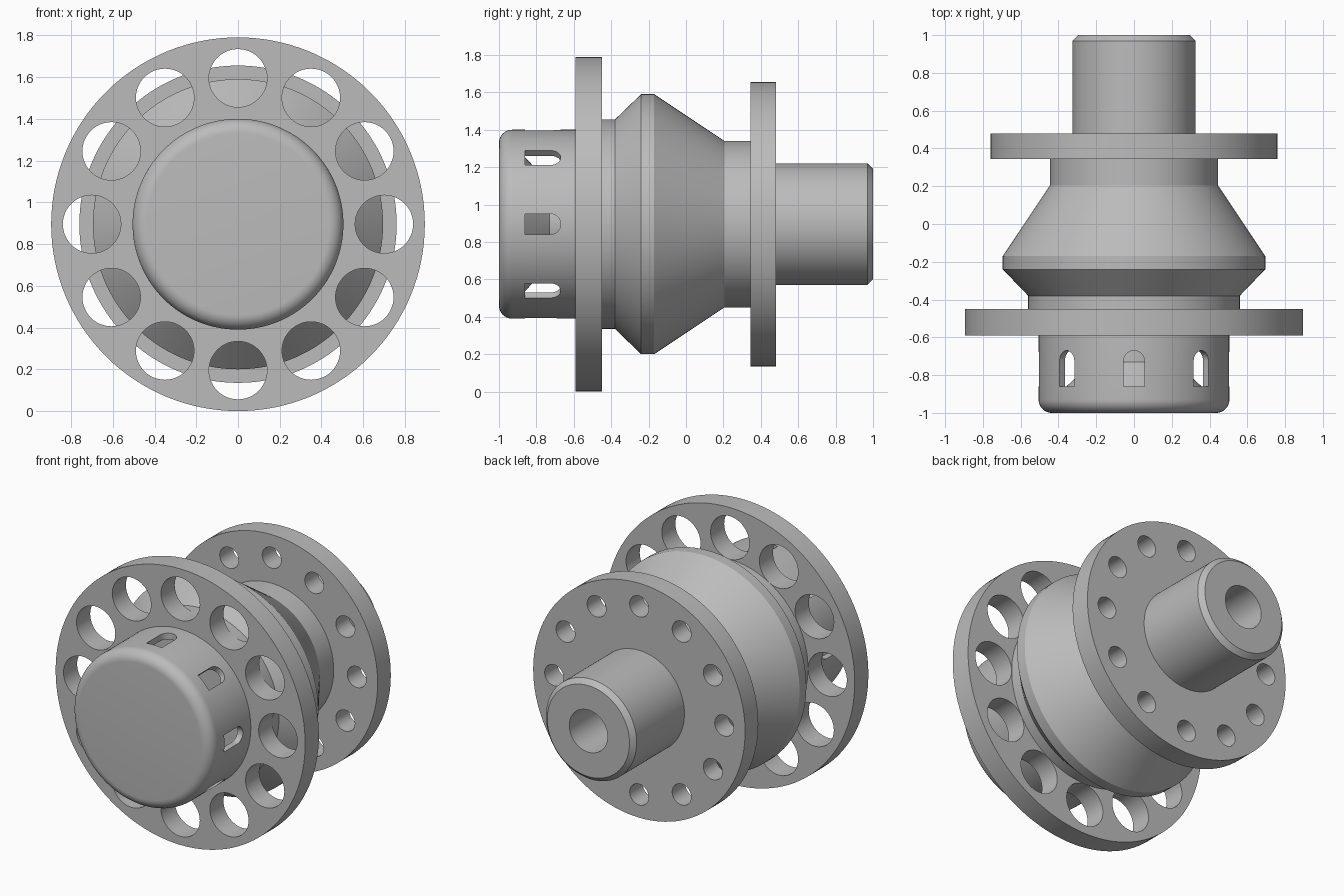
import bpy, bmesh
from math import sin, cos, pi, radians
from mathutils import Matrix

AXIS_Z = 0.895
SEGMENTS = 128

cube = bpy.data.objects.get("Cube")
if cube:
    bpy.data.objects.remove(cube, do_unlink=True)

# Single plain metal colour
metal = bpy.data.materials.new("grey metal")
metal.use_nodes = True
colour = (0.5, 0.5, 0.5, 1)
metal.diffuse_color = colour
metal.node_tree.nodes["Principled BSDF"].inputs["Base Color"].default_value = colour


def finish(name, bm):
    bmesh.ops.recalc_face_normals(bm, faces=bm.faces[:])
    mesh = bpy.data.meshes.new(name)
    bm.to_mesh(mesh)
    bm.free()
    mesh.materials.append(metal)
    obj = bpy.data.objects.new(name, mesh)
    obj.location.z = AXIS_Z
    bpy.context.collection.objects.link(obj)
    return obj


def lathe(name, profile):
    """Turn (radius, y) points about the y axis and close both ends."""
    bm = bmesh.new()
    turns = [2 * pi * i / SEGMENTS for i in range(SEGMENTS)]
    rings = [[bm.verts.new((r * cos(a), y, r * sin(a))) for a in turns]
             for r, y in profile]
    for a, b in zip(rings, rings[1:]):
        for i in range(SEGMENTS):
            j = (i + 1) % SEGMENTS
            bm.faces.new((a[i], a[j], b[j], b[i]))
    bm.faces.new(rings[0])
    bm.faces.new(rings[-1])
    return finish(name, bm)


def add_prism(bm, outline, depth, matrix):
    """Extrude an xy outline along z and place it with a matrix."""
    face = bm.faces.new([bm.verts.new((x, y, 0)) for x, y in outline])
    ext = bmesh.ops.extrude_face_region(bm, geom=[face])
    top = [v for v in ext["geom"] if isinstance(v, bmesh.types.BMVert)]
    bmesh.ops.translate(bm, verts=top, vec=(0, 0, depth))
    bm.verts.ensure_lookup_table()
    new = bm.verts[-2 * len(outline):]
    bmesh.ops.transform(bm, matrix=matrix, verts=new)


def cut(obj, bm):
    """Subtract the cutter mesh and bake the result."""
    cutter = finish("cutter", bm)
    cutter.hide_render = True
    mod = obj.modifiers.new("cut", 'BOOLEAN')
    mod.operation = 'DIFFERENCE'
    mod.solver = 'EXACT'
    mod.object = cutter
    bpy.context.view_layer.update()
    graph = bpy.context.evaluated_depsgraph_get()
    baked = bpy.data.meshes.new_from_object(obj.evaluated_get(graph))
    obj.modifiers.clear()
    obj.data = baked
    bpy.data.objects.remove(cutter, do_unlink=True)


def drilled_flange(name, radius, y0, y1, ring, hole):
    """Disc with twelve round holes."""
    obj = lathe(name, [(radius, y0), (radius, y1)])
    bm = bmesh.new()
    circle = [(hole * cos(2 * pi * i / 48), hole * sin(2 * pi * i / 48))
              for i in range(48)]
    for k in range(12):
        a = 2 * pi * k / 12
        place = Matrix.Translation((ring * cos(a), y0 - 0.05, ring * sin(a)))
        add_prism(bm, circle, y1 - y0 + 0.1, place @ Matrix.Rotation(-pi / 2, 4, 'X'))
    cut(obj, bm)
    return obj


# Flanges
front_flange = drilled_flange("front_flange", 0.895, -0.59, -0.45, 0.70, 0.139)
back_flange = drilled_flange("back_flange", 0.76, 0.345, 0.48, 0.61, 0.068)

# Double-cone body between the flanges
hub_body = lathe("hub_body", [(0.56, -0.45), (0.56, -0.38), (0.695, -0.24),
                              (0.695, -0.17), (0.445, 0.205), (0.445, 0.345)])

# Rear stub with a chamfered rim and a blind bore
rear_stub = lathe("rear_stub", [(0.325, 0.46), (0.325, 0.97), (0.295, 1.0),
                                (0.137, 1.0), (0.137, 0.5)])

# Hollow front cap with a rounded rim and a tapered inner core
fillet = 0.07
rim = [(0.505 - fillet + fillet * sin(t), -1 + fillet - fillet * cos(t))
       for t in (pi / 2 * i / 10 for i in range(11))]
front_cap = lathe("front_cap", rim + [
    (0.505, -0.58), (0.465, -0.58), (0.465, -0.9),
    (0.40, -0.9), (0.22, -0.73), (0.22, -0.58)])

# Eight slots round the cap, square in front and round behind
half = 0.055
slot = [(-half, -0.86), (half, -0.86)]
slot += [(half * cos(pi * i / 16), -0.725 + half * sin(pi * i / 16)) for i in range(17)]
slots = bmesh.new()
for k in range(8):
    add_prism(slots, slot, 0.2,
              Matrix.Rotation(2 * pi * k / 8, 4, 'Y') @ Matrix.Translation((0, 0, 0.43)))
cut(front_cap, slots)

# Smooth round walls, crisp rims
for obj in (front_flange, back_flange, hub_body, rear_stub, front_cap):
    obj.data.shade_smooth()
    obj.data.set_sharp_from_angle(angle=radians(25))
